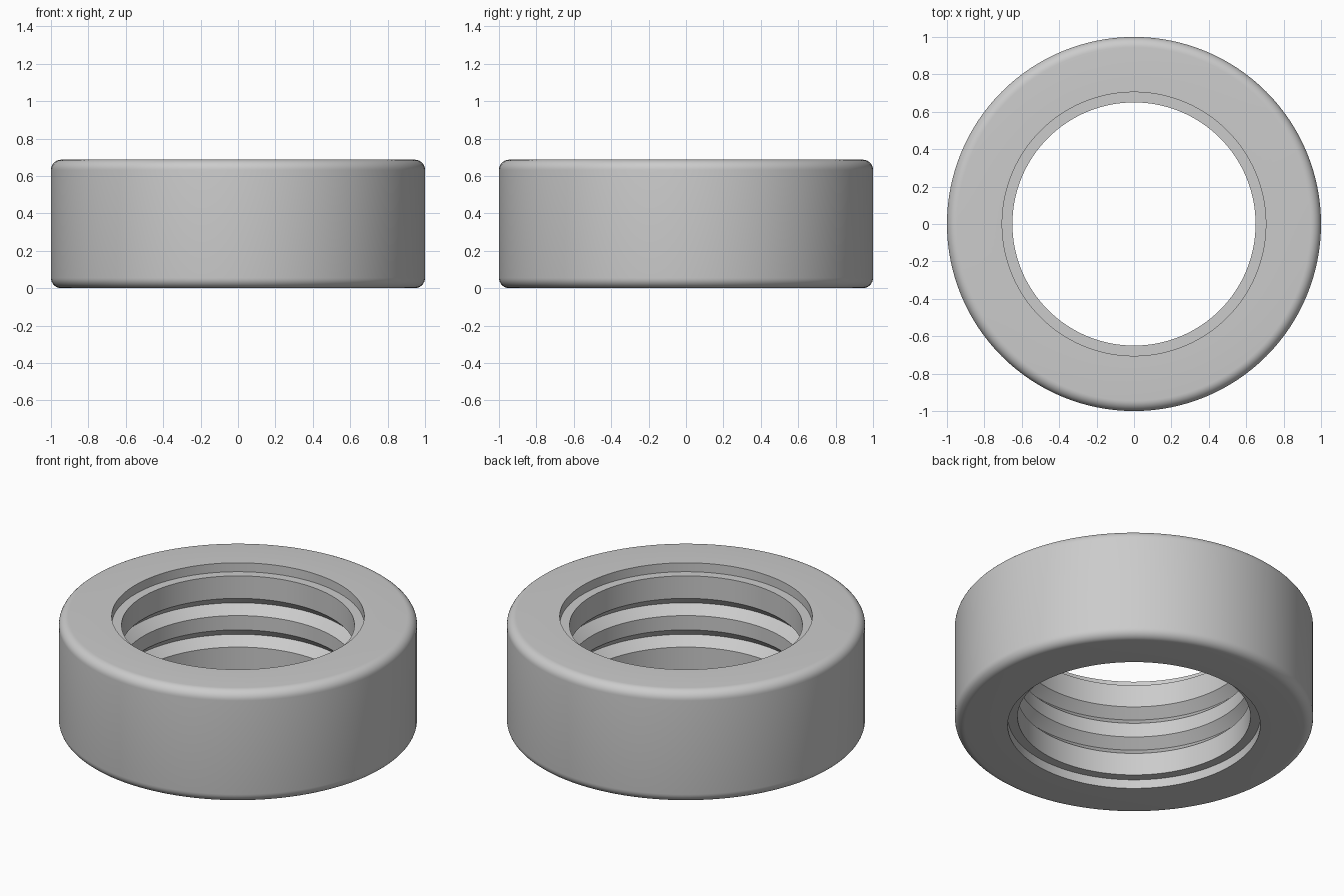
import bpy, bmesh
from math import radians, sin, cos, pi

cube = bpy.data.objects.get("Cube")
if cube:
    bpy.data.objects.remove(cube, do_unlink=True)

# Main dimensions
HEIGHT = 0.687
OUTER, BORE, RECESS = 1.0, 0.65, 0.705
STEP = 0.055          # depth of the recess at each end
ROUND = 0.055         # rounding of the outer rims
GROOVE_OFFSET = 0.097 # groove centre from mid height
GROOVE_HALF = 0.053
SEGMENTS = 128

# Upper half of the cross-section, from mid height in the bore to the outer wall
mid = HEIGHT / 2
upper = [
    (BORE, GROOVE_OFFSET - GROOVE_HALF),
    (RECESS, GROOVE_OFFSET),
    (BORE, GROOVE_OFFSET + GROOVE_HALF),
    (BORE, mid - STEP),
    (RECESS, mid - STEP),
    (RECESS, mid),
]
for i in range(9):
    a = pi / 2 * (1 - i / 8)
    upper.append((OUTER - ROUND + ROUND * cos(a), mid - ROUND + ROUND * sin(a)))

# Mirror to a closed profile
profile = upper + [(r, -z) for r, z in reversed(upper)]

# Lathe the profile around z
bm = bmesh.new()
verts = [bm.verts.new((r, 0, z + mid)) for r, z in profile]
edges = [bm.edges.new((verts[i - 1], verts[i])) for i in range(len(verts))]
bmesh.ops.spin(bm, geom=verts + edges, cent=(0, 0, 0), axis=(0, 0, 1),
               angle=2 * pi, steps=SEGMENTS, use_merge=True)
bmesh.ops.remove_doubles(bm, verts=bm.verts, dist=0.0001)
bmesh.ops.recalc_face_normals(bm, faces=bm.faces)
mesh = bpy.data.meshes.new("grooved_ring")
bm.to_mesh(mesh)
bm.free()

ring = bpy.data.objects.new("grooved_ring", mesh)
bpy.context.collection.objects.link(ring)

# Plain grey
grey = bpy.data.materials.new("light grey")
grey.use_nodes = True
colour = (0.6, 0.6, 0.6, 1)
grey.diffuse_color = colour
grey.node_tree.nodes["Principled BSDF"].inputs["Base Color"].default_value = colour
mesh.materials.append(grey)

bpy.ops.object.select_all(action='DESELECT')
ring.select_set(True)
bpy.context.view_layer.objects.active = ring
bpy.ops.object.shade_smooth_by_angle(angle=radians(30))
